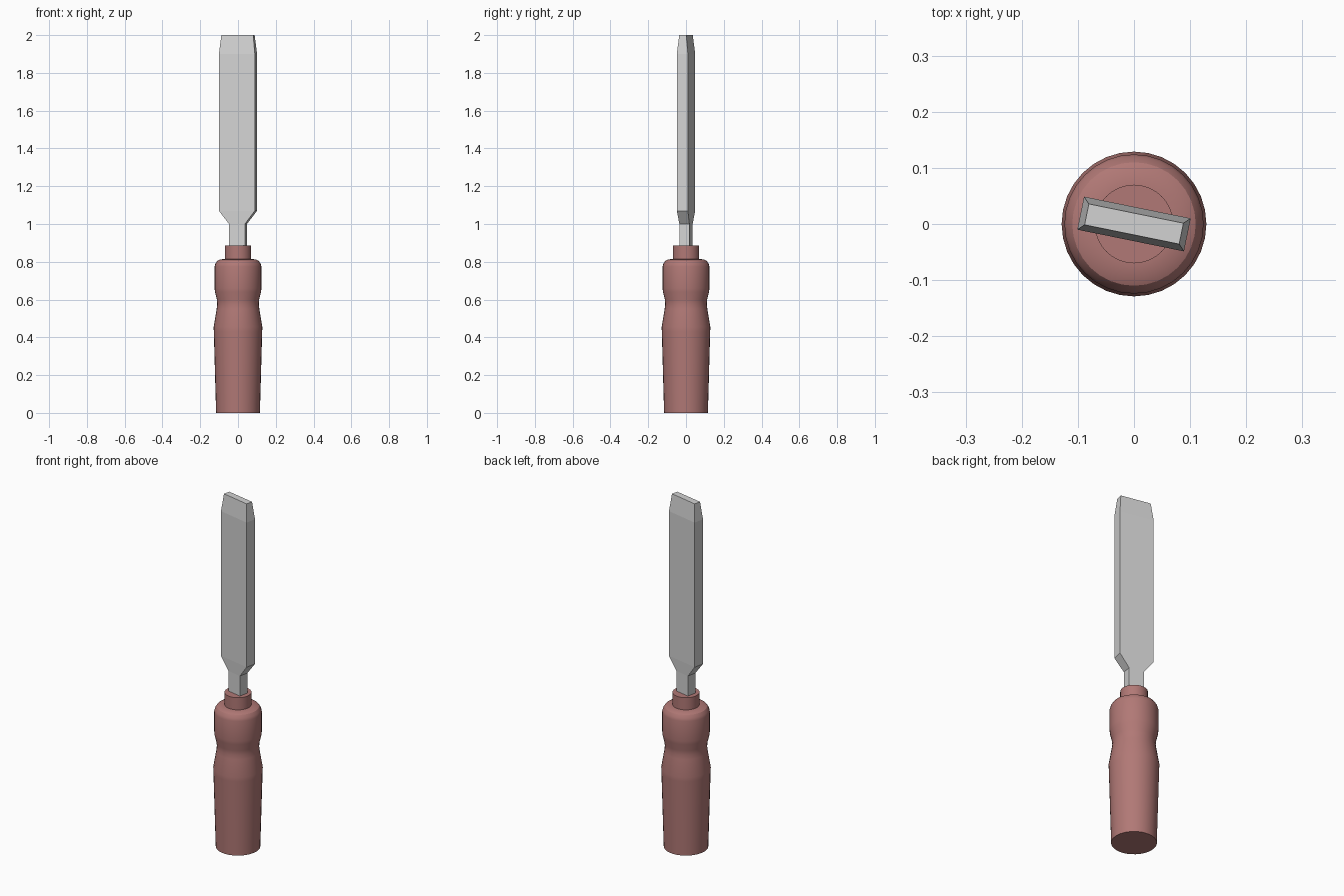
import bpy, bmesh, math

cube = bpy.data.objects.get("Cube")
if cube:
    bpy.data.objects.remove(cube, do_unlink=True)


def make_material(name, rgb):
    mat = bpy.data.materials.new(name)
    mat.use_nodes = True
    color = (*rgb, 1.0)
    mat.diffuse_color = color
    mat.node_tree.nodes["Principled BSDF"].inputs["Base Color"].default_value = color
    return mat


def loft(name, rings, mat):
    """Skin a stack of equal-length point rings and cap both ends."""
    bm = bmesh.new()
    loops = [[bm.verts.new(p) for p in ring] for ring in rings]
    count = len(loops[0])
    for low, high in zip(loops, loops[1:]):
        for i in range(count):
            j = (i + 1) % count
            bm.faces.new((low[i], low[j], high[j], high[i]))
    bm.faces.new(loops[0][::-1])
    bm.faces.new(loops[-1])
    bmesh.ops.recalc_face_normals(bm, faces=bm.faces)
    mesh = bpy.data.meshes.new(name)
    bm.to_mesh(mesh)
    bm.free()
    mesh.materials.append(mat)
    obj = bpy.data.objects.new(name, mesh)
    bpy.context.collection.objects.link(obj)
    return obj


def circle(radius, z, sides=32):
    return [(radius * math.cos(math.tau * i / sides),
             radius * math.sin(math.tau * i / sides), z) for i in range(sides)]


def rectangle(half_width, half_depth, z):
    return [(sx * half_width, sy * half_depth, z)
            for sx, sy in ((-1, -1), (1, -1), (1, 1), (-1, 1))]


wood = make_material("reddish wood", (0.44, 0.19, 0.18))
steel = make_material("grey steel", (0.65, 0.65, 0.65))

# Turned handle with a narrow waist and a rounded shoulder
profile = [(0.116, 0), (0.128, 0.43), (0.129, 0.455), (0.113, 0.55),
           (0.110, 0.575), (0.112, 0.60), (0.122, 0.64), (0.124, 0.66),
           (0.124, 0.775), (0.120, 0.79), (0.110, 0.805), (0.095, 0.812),
           (0.070, 0.815)]
handle = loft("handle", [circle(r, z) for r, z in profile], wood)

# Collar gripping the blade neck
collar = loft("collar", [circle(0.07, 0.80), circle(0.07, 0.885)], wood)

for part in (handle, collar):
    bpy.ops.object.select_all(action="DESELECT")
    part.select_set(True)
    bpy.context.view_layer.objects.active = part
    bpy.ops.object.shade_smooth_by_angle(angle=math.radians(30))

# Flat blade: neck, flared shoulder, body and tapered tip
sections = [(0.043, 0.027, 0.86), (0.043, 0.027, 1.0), (0.097, 0.030, 1.07),
            (0.097, 0.030, 1.9), (0.086, 0.019, 2.0)]
blade = loft("blade", [rectangle(*s) for s in sections], steel)
blade.rotation_euler.z = math.radians(-11.5)
